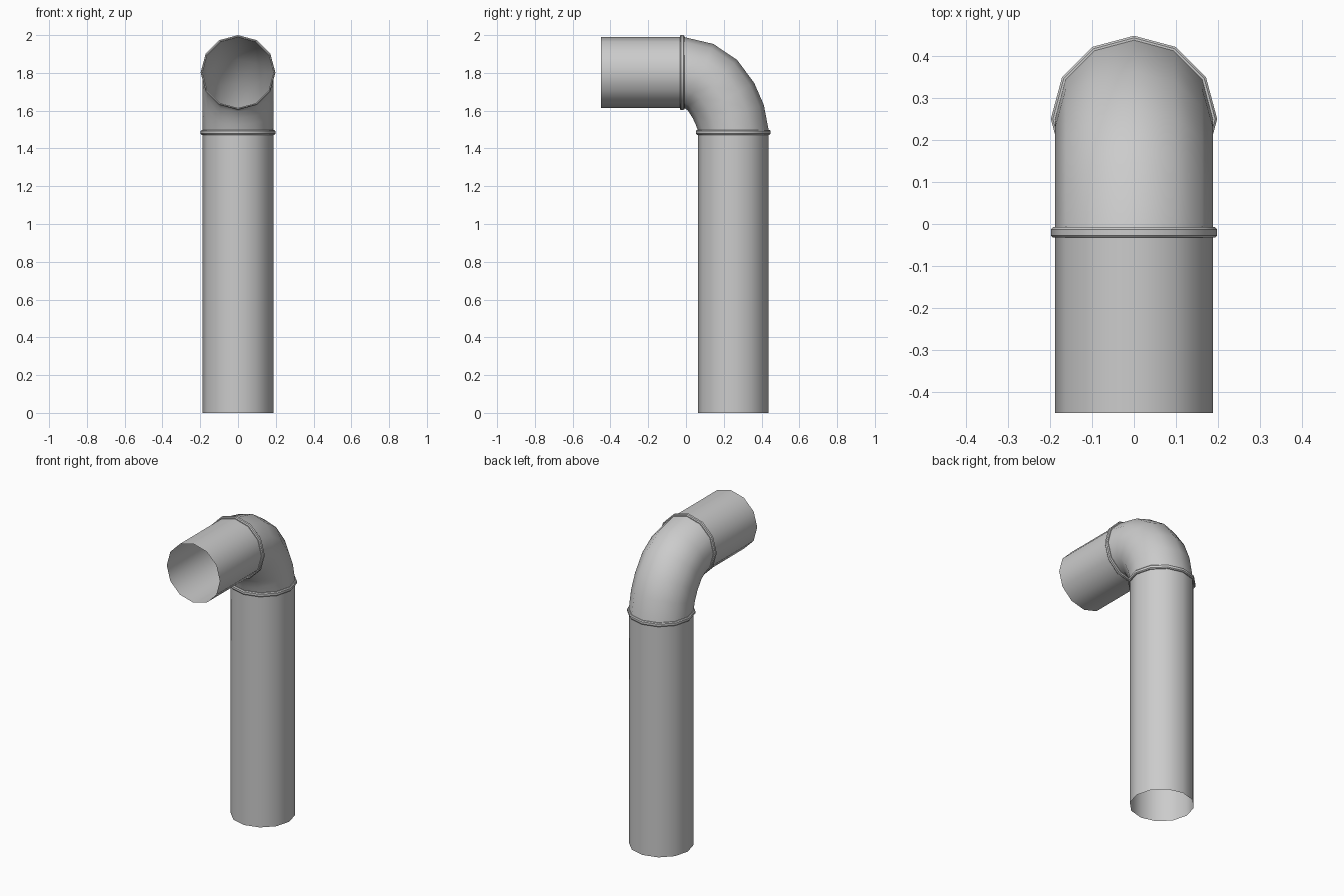
import bpy, math

if "Cube" in bpy.data.objects:
    bpy.data.objects.remove(bpy.data.objects["Cube"])

SIDES = 12
R = 0.1875       # pipe radius
RIM = 0.198      # collar radius
AXIS_Y, AXIS_Z = 0.25, 1.802   # axes of the upright and the outlet


def tube(name, rings):
    """Loft open 12-sided rings (y, z, pitch in degrees, radius) in the YZ plane."""
    verts, faces = [], []
    for y, z, pitch, r in rings:
        a = math.radians(pitch)
        for i in range(SIDES):
            t = 2 * math.pi * i / SIDES
            s = r * math.sin(t)
            verts.append((r * math.cos(t), y + s * math.sin(a), z + s * math.cos(a)))
    for j in range(len(rings) - 1):
        for i in range(SIDES):
            k = (i + 1) % SIDES
            a, b = j * SIDES, (j + 1) * SIDES
            faces.append((a + i, b + i, b + k, a + k))
    mesh = bpy.data.meshes.new(name)
    mesh.from_pydata(verts, [], faces)
    ob = bpy.data.objects.new(name, mesh)
    bpy.context.collection.objects.link(ob)
    bpy.ops.object.select_all(action='DESELECT')
    ob.select_set(True)
    bpy.context.view_layer.objects.active = ob
    bpy.ops.object.shade_smooth_by_angle(angle=math.radians(40))
    return ob


def collar(name, y, z, pitch):
    """Small rounded band around the pipe, centred on (y, z)."""
    a = math.radians(pitch)
    profile = [(-0.0125, R), (-0.0125, RIM - 0.005), (-0.007, RIM),
               (0.007, RIM), (0.0125, RIM - 0.005), (0.0125, R)]
    tube(name, [(y + d * math.cos(a), z - d * math.sin(a), pitch, r)
                for d, r in profile])


# Straight pipes, open at both ends
tube("outlet_pipe", [(-0.45, AXIS_Z, 0, R), (-0.01, AXIS_Z, 0, R)])
tube("upright_pipe", [(AXIS_Y, 1.497, 90, R), (AXIS_Y, 0, 90, R)])

# Elbow, placed by its outer edge and the pitch of each ring
bend = [(-0.01, AXIS_Z + R, 0), (0.145, 1.953, 22), (0.270, 1.869, 43),
        (0.361, 1.747, 60), (0.412, 1.630, 74), (AXIS_Y + R, 1.497, 90)]
rings = []
for y, z, pitch in bend:
    a = math.radians(pitch)
    rings.append((y - R * math.sin(a), z - R * math.cos(a), pitch, R))
tube("elbow", rings)

# Collars at both joints
collar("outlet_collar", -0.02, AXIS_Z, 0)
collar("upright_collar", AXIS_Y, 1.485, 90)
